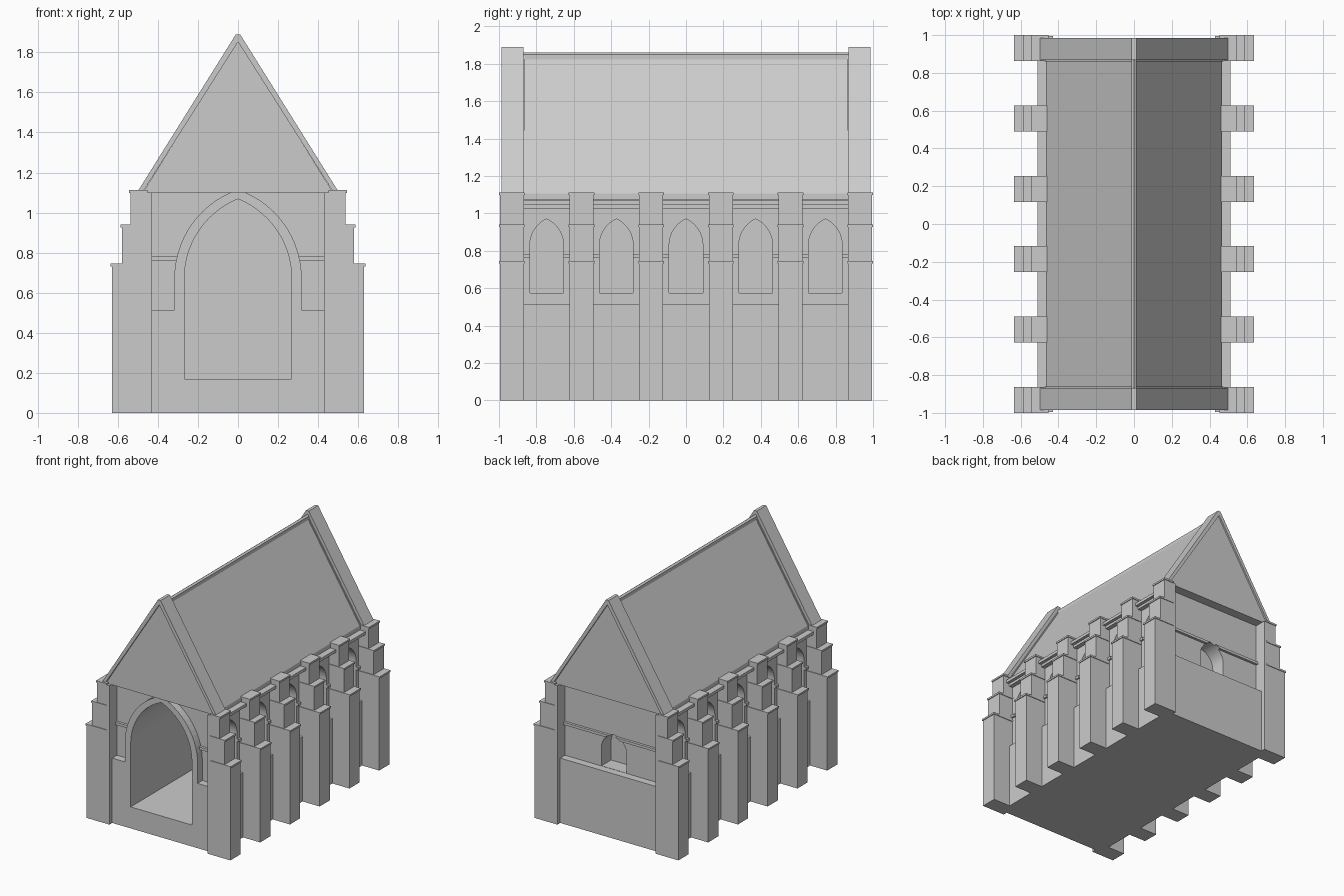
import bpy, bmesh, math

if "Cube" in bpy.data.objects:
    bpy.data.objects.remove(bpy.data.objects["Cube"])


def make(name, bm):
    bmesh.ops.recalc_face_normals(bm, faces=bm.faces)
    me = bpy.data.meshes.new(name)
    bm.to_mesh(me)
    bm.free()
    ob = bpy.data.objects.new(name, me)
    bpy.context.collection.objects.link(ob)
    return ob


def add_prism(bm, profile, axis, a, b):
    # Extrude a (u, z) profile along x or y, from a to b
    def pt(u, z, t):
        return (u, t, z) if axis == 'y' else (t, u, z)
    lo = [bm.verts.new(pt(u, z, a)) for u, z in profile]
    hi = [bm.verts.new(pt(u, z, b)) for u, z in profile]
    n = len(profile)
    bm.faces.new(lo)
    bm.faces.new(hi[::-1])
    for i in range(n):
        j = (i + 1) % n
        bm.faces.new((lo[i], hi[i], hi[j], lo[j]))


def add_box(bm, x0, x1, y0, y1, z0, z1):
    add_prism(bm, [(x0, z0), (x1, z0), (x1, z1), (x0, z1)], 'y', y0, y1)


def arch(c, w, z0, spring, apex, n=10):
    # Pointed arch outline from sill to apex
    h = apex - spring
    r = (h * h + w * w) / (2 * w)
    end = math.asin(h / r) if r >= w else math.pi - math.asin(h / r)
    half = [(w - r + r * math.cos(end * i / n), spring + r * math.sin(end * i / n))
            for i in range(n)]
    return ([(c - w, z0), (c + w, z0)] + [(c + u, z) for u, z in half] + [(c, apex)]
            + [(c - u, z) for u, z in reversed(half)])


def prism(name, profile, axis, a, b):
    bm = bmesh.new()
    add_prism(bm, profile, axis, a, b)
    return make(name, bm)


def box(name, *dims):
    bm = bmesh.new()
    add_box(bm, *dims)
    return make(name, bm)


# Cutter: door tunnel, side window niches, back window niche
bm = bmesh.new()
add_prism(bm, arch(0, 0.268, 0.17, 0.67, 1.068, 14), 'y', -1.1, 0.75)
for i in range(5):
    c = (i - 2) * 0.3725
    for s in (-1, 1):
        add_prism(bm, arch(c, 0.09, 0.575, 0.83, 0.97), 'x', s * 0.35, s * 0.7)
add_prism(bm, arch(0, 0.11, 0.515, 0.66, 0.79), 'y', 0.78, 1.1)
cutter = make("opening_cutter", bm)
cutter.hide_render = True

# Walls, plinth, string course and portal surround
walls = [
    box("upper_walls", -0.45, 0.45, -0.90, 0.90, 0.01, 1.10),
    box("plinth_walls", -0.48, 0.48, -0.96, 0.96, 0, 0.513),
    box("string_course", -0.465, 0.465, -0.92, 0.92, 0.762, 0.783),
    prism("portal_surround", arch(0, 0.318, 0.50, 0.67, 1.115, 14), 'y', -0.96, -0.88),
]
for ob in walls:
    m = ob.modifiers.new("openings", 'BOOLEAN')
    m.operation = 'DIFFERENCE'
    m.solver = 'EXACT'
    m.object = cutter
    bpy.context.view_layer.objects.active = ob
    bpy.ops.object.modifier_apply(modifier=m.name)
bpy.data.objects.remove(cutter)

# Stepped buttresses with flared caps
for s, side in ((-1, "left"), (1, "right")):
    for i in range(6):
        c = (i - 2.5) * 0.3725
        bm = bmesh.new()
        z0 = 0
        for x, z in ((0.63, 0.745), (0.58, 0.94), (0.537, 1.112)):
            xs = sorted((s * 0.46, s * x))
            add_box(bm, *xs, c - 0.064, c + 0.064, z0, z - 0.014)
            xs = sorted((s * 0.453, s * (x + 0.006)))
            add_box(bm, *xs, c - 0.069, c + 0.069, z - 0.014, z)
            z0 = z
        # inner pilaster tying the buttress into the wall
        xs = sorted((s * 0.43, s * 0.462))
        add_box(bm, *xs, c - 0.064, c + 0.064, 0, 1.10)
        make(f"{side}_buttress_{i + 1}", bm)

    # Two-step eaves cornice
    bm = bmesh.new()
    for x, z0, z1 in ((0.485, 1.025, 1.045), (0.51, 1.045, 1.068)):
        xs = sorted((s * 0.42, s * x))
        add_box(bm, *xs, -0.88, 0.88, z0, z1)
    make(f"{side}_cornice", bm)

# Roof and ridge cap
prism("roof", [(-0.465, 1.072), (0.465, 1.072), (0.465, 1.105), (0, 1.845), (-0.465, 1.105)],
      'y', -0.89, 0.89)
prism("ridge_cap", [(-0.014, 1.80), (0.014, 1.80), (0.014, 1.85), (0, 1.86), (-0.014, 1.85)],
      'y', -0.89, 0.89)

# Gables with raised coping
for s, end in ((-1, "front"), (1, "back")):
    prism(f"{end}_gable", [(-0.475, 1.10), (0.475, 1.10), (0, 1.86)], 'y', s * 0.86, s * 0.973)
    prism(f"{end}_coping", [(-0.497, 1.112), (-0.47, 1.112), (0, 1.852), (0.47, 1.112),
                            (0.497, 1.112), (0.012, 1.888), (-0.012, 1.888)],
          'y', s * 0.868, s * 0.986)
